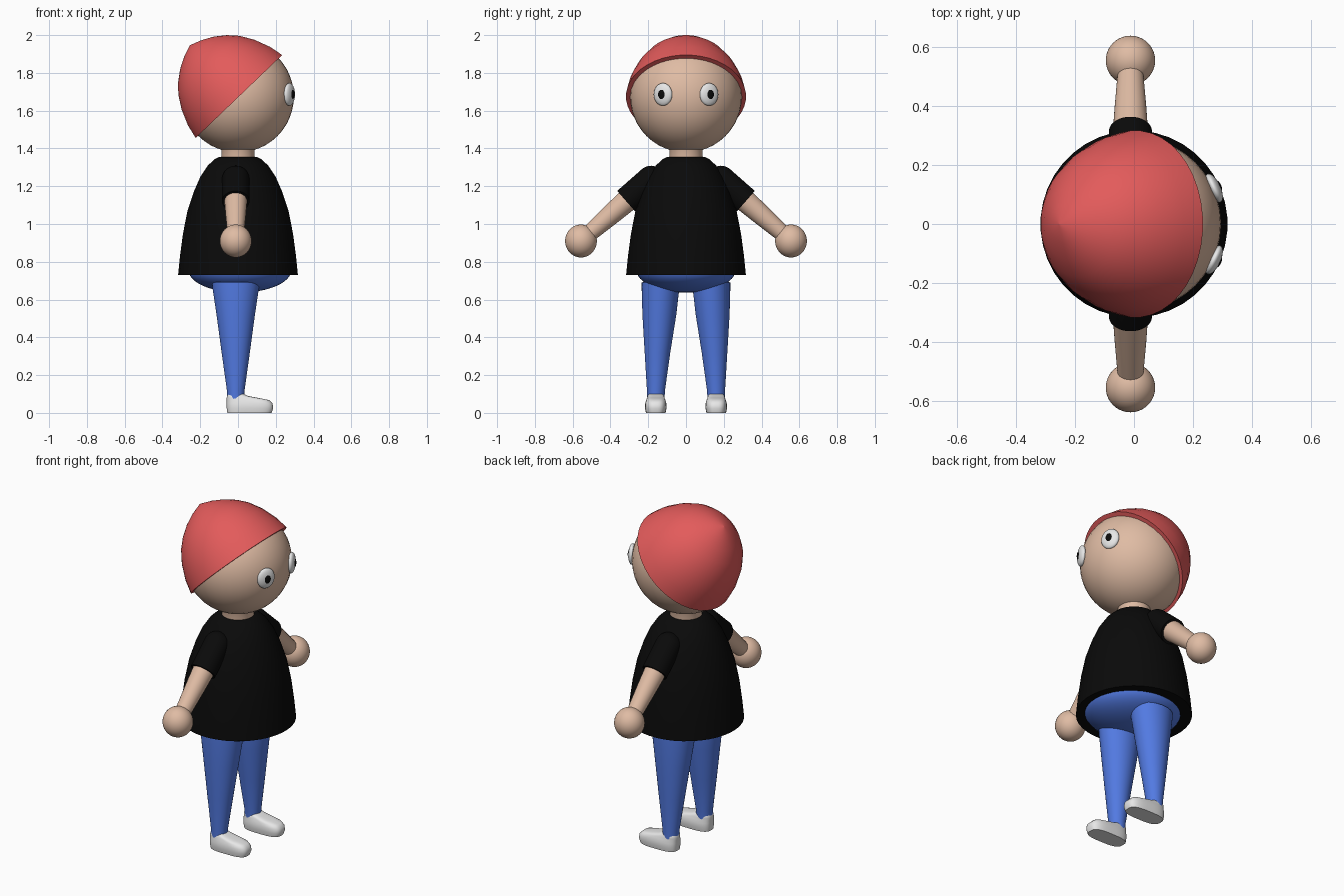
import bpy, bmesh, math
from mathutils import Matrix, Vector

if "Cube" in bpy.data.objects:
    bpy.data.objects.remove(bpy.data.objects["Cube"])


def material(name, rgb):
    m = bpy.data.materials.new(name)
    m.diffuse_color = (*rgb, 1)
    m.use_nodes = True
    m.node_tree.nodes["Principled BSDF"].inputs["Base Color"].default_value = m.diffuse_color
    return m


SKIN = material("skin", (0.74, 0.50, 0.37))
RED = material("red", (0.77, 0.105, 0.105))
BLACK = material("black", (0.003, 0.003, 0.003))
BLUE = material("blue", (0.085, 0.195, 0.76))
WHITE = material("white", (0.80, 0.80, 0.80))


def finish(name, bm, mat, matrix):
    bm.transform(matrix)
    bmesh.ops.recalc_face_normals(bm, faces=bm.faces)
    me = bpy.data.meshes.new(name)
    bm.to_mesh(me)
    bm.free()
    for p in me.polygons:
        p.use_smooth = True
    me.set_sharp_from_angle(angle=math.radians(40))
    me.materials.append(mat)
    ob = bpy.data.objects.new(name, me)
    bpy.context.collection.objects.link(ob)
    return ob


def loft(name, rings, mat, matrix=Matrix(), n=40, power=1.0):
    """Stack of closed rings (cx, cy, rx, ry, z), capped at both ends."""
    bm = bmesh.new()
    loops = []
    for cx, cy, rx, ry, z in rings:
        loop = []
        for i in range(n):
            a = 2 * math.pi * (i + 0.5) / n
            c, s = math.cos(a), math.sin(a)
            c = math.copysign(abs(c) ** power, c)
            s = math.copysign(abs(s) ** power, s)
            loop.append(bm.verts.new((cx + rx * c, cy + ry * s, z)))
        loops.append(loop)
    for lo, hi in zip(loops, loops[1:]):
        for i in range(n):
            j = (i + 1) % n
            bm.faces.new((lo[i], lo[j], hi[j], hi[i]))
    bm.faces.new(loops[0][::-1])
    bm.faces.new(loops[-1])
    return finish(name, bm, mat, matrix)


def lathe(name, profile, mat, origin=(0, 0, 0), axis=(0, 0, 1)):
    """Turned shape from (radius, height) points along an axis."""
    turn = Vector(axis).to_track_quat('Z', 'Y').to_matrix().to_4x4()
    return loft(name, [(0, 0, r, r, h) for r, h in profile], mat,
                Matrix.Translation(origin) @ turn)


def ball(name, centre, radii, mat, yaw=0.0):
    bm = bmesh.new()
    bmesh.ops.create_uvsphere(bm, u_segments=40, v_segments=24, radius=1)
    m = (Matrix.Translation(centre) @ Matrix.Rotation(yaw, 4, 'Z')
         @ Matrix.Diagonal((*radii, 1)))
    return finish(name, bm, mat, m)


# head, neck and tilted cap
ball("head", (0, 0, 1.675), (0.296, 0.296, 0.296), SKIN)
lathe("neck", [(0.09, 1.32), (0.088, 1.39), (0.10, 1.42)], SKIN)
lathe("cap", [(0.318, 0), (0.302, 0.075), (0.268, 0.16), (0.225, 0.23), (0.18, 0.278),
              (0.125, 0.32), (0.065, 0.352), (0.002, 0.375)],
      RED, (0.005, 0, 1.675), (-0.69, 0, 0.72))

# shirt and hips
lathe("shirt", [(0.318, 0.73), (0.308, 0.83), (0.292, 0.95), (0.268, 1.07), (0.235, 1.17),
                (0.20, 1.25), (0.16, 1.31), (0.125, 1.342), (0.10, 1.355)], BLACK)
ball("hips", (0.01, 0, 0.755), (0.272, 0.262, 0.118), BLUE)

for side, s in (("right", -1), ("left", 1)):
    # eye and pupil
    yaw = s * math.radians(25)
    out = Vector((math.cos(yaw), math.sin(yaw), 0))
    base = Vector((0.272, s * 0.122, 1.686))
    ball(side + "_eye", base, (0.022, 0.053, 0.06), WHITE, yaw)
    ball(side + "_pupil", base + out * 0.016, (0.010, 0.021, 0.027), BLACK, yaw)

    # arm: sleeve with a round shoulder, forearm, hand
    axis = (0, s * 0.75, -0.66)
    shoulder = (-0.012, s * 0.185, 1.236)
    dome = [(0.072 * math.sin(t * math.pi / 16) + 0.001, -0.072 * math.cos(t * math.pi / 16))
            for t in range(9)]
    lathe(side + "_sleeve", dome + [(0.073, 0.175)], BLACK, shoulder, axis)
    lathe(side + "_forearm", [(0.061, 0.15), (0.054, 0.28), (0.042, 0.46)],
          SKIN, shoulder, axis)
    ball(side + "_hand", (-0.012, s * 0.556, 0.91), (0.084, 0.084, 0.087), SKIN)

    # leg
    loft(side + "_leg", [(-0.012, s * 0.16, 0.045, 0.046, 0.07),
                         (-0.012, s * 0.159, 0.047, 0.048, 0.12),
                         (-0.012, s * 0.151, 0.075, 0.068, 0.32),
                         (-0.012, s * 0.141, 0.102, 0.090, 0.52),
                         (-0.012, s * 0.135, 0.123, 0.100, 0.66),
                         (-0.012, s * 0.135, 0.126, 0.100, 0.69),
                         (-0.012, s * 0.135, 0.100, 0.080, 0.70)], BLUE)

    # shoe: sections from sole to ankle given by heel x, toe x, half width, height
    sections = [(-0.057, 0.178, 0.052, 0.0), (-0.060, 0.187, 0.057, 0.025),
                (-0.060, 0.183, 0.056, 0.05), (-0.060, 0.165, 0.051, 0.068),
                (-0.060, 0.110, 0.047, 0.079), (-0.058, 0.055, 0.044, 0.089),
                (-0.052, 0.030, 0.037, 0.101)]
    loft(side + "_shoe", [((a + b) / 2, s * 0.16, (b - a) / 2, w, z)
                          for a, b, w, z in sections], WHITE, power=0.65)
